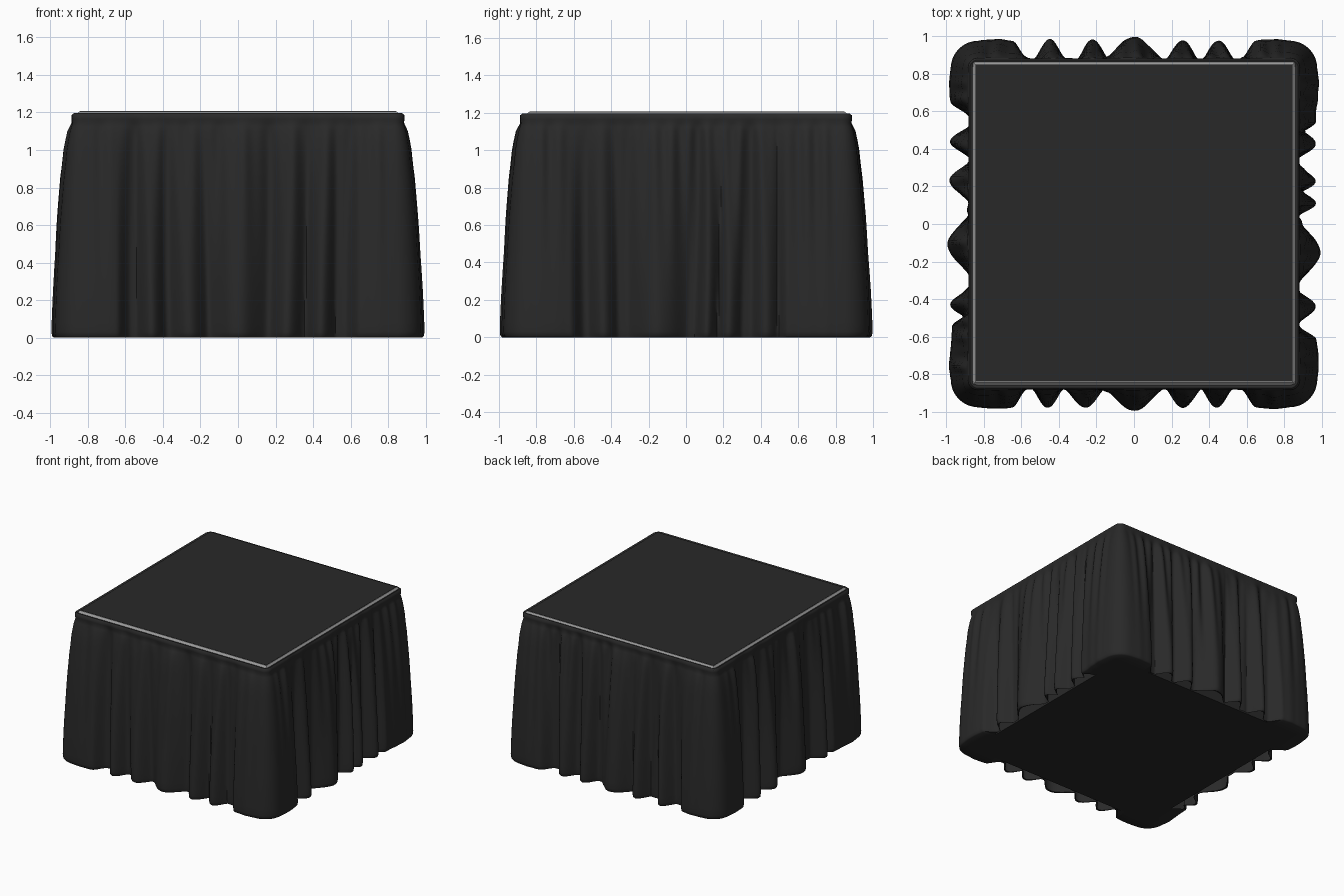
import bpy, bmesh, math, random

if "Cube" in bpy.data.objects:
    bpy.data.objects.remove(bpy.data.objects["Cube"])
random.seed(4)


def material(name, v):
    m = bpy.data.materials.new(name)
    m.diffuse_color = (v, v, v, 1)
    m.use_nodes = True
    m.node_tree.nodes["Principled BSDF"].inputs["Base Color"].default_value = m.diffuse_color
    return m


CLOTH = material("black cloth", 0.022)
TRIM = material("grey trim", 0.32)


def finish(name, bm, mat):
    bmesh.ops.recalc_face_normals(bm, faces=bm.faces)
    me = bpy.data.meshes.new(name)
    bm.to_mesh(me)
    bm.free()
    me.materials.append(mat)
    ob = bpy.data.objects.new(name, me)
    bpy.context.collection.objects.link(ob)
    return ob


def block(name, low, high, z0, z1, mat, shift=0):
    """Square block, half width low at the bottom and high at the top."""
    bm = bmesh.new()
    bmesh.ops.create_cube(bm, size=2)
    for v in bm.verts:
        h = high if v.co.z > 0 else low
        v.co = (v.co.x * h, v.co.y * h + shift, z1 if v.co.z > 0 else z0)
    return finish(name, bm, mat)


# Hem folds per side, counter-clockwise: corner fold limits, then (centre, half width, depth)
SIDES = [
    ((-.60, .60), [(-.46, .08, .95), (-.26, .10, .95), (0, .15, 1.1), (.26, .09, .95), (.44, .08, .95)]),
    ((-.57, .50), [(-.44, .08, .85), (-.15, .16, 1.08), (.11, .065, .85), (.23, .07, .85), (.43, .08, .85)]),
    ((-.60, .60), [(-.45, .08, .95), (-.26, .08, .95), (0, .15, 1.12), (.22, .08, 1.0), (.45, .08, 1.0)]),
    ((-.60, .50), [(-.44, .08, .95), (-.23, .10, 1.0), (.11, .16, 1.08), (.43, .08, .95)]),
]
CORNER = .83      # centre of the rounded corner
BASE = .045       # cloth distance from that centre in the valleys
# height, fold depth, plain offset
ROWS = [(1.192, 0, -.015), (1.196, .0, .0), (1.187, .004, .007), (1.165, .006, .006), (1.145, .009, -.001),
        (1.125, .014, .0), (1.10, .021, .001), (1.05, .030, .002), (1.0, .039, .002), (.93, .045, .003),
        (.85, .054, .004), (.75, .062, .005), (.65, .070, .006), (.55, .077, .006), (.45, .083, .006),
        (.35, .089, .007), (.25, .095, .007), (.16, .099, .007), (.08, .102, .007), (.03, .103, .007),
        (.008, .102, .005), (0, .095, .003)]
WAVES = [[(random.uniform(18, 75), random.uniform(0, 6.28), random.uniform(-.02, .02))
          for _ in range(5)] for _ in range(4)]


def smooth(t):
    t = max(0, min(1, t))
    return t * t * (3 - 2 * t)


def fold(side, s, z):
    """Relative depth of the cloth at position s along a side."""
    (lo, hi), lobes = SIDES[side]
    s = s - .035 * math.sin(side + 5 * s) * z * (1 - abs(s))
    d = max(smooth((lo - s) / .08 + .4), smooth((s - hi) / .08 + .4))
    d *= .93 + .07 * math.cos((abs(s) - .74) * 18)
    for c, w, k in lobes:
        t = abs(s - c) / w
        if t < 1:
            d = max(d, k * (.5 + .5 * math.cos(math.pi * t)) ** .62)
    return d


def ripple(side, s, z):
    """Fine gathers that fade towards the hem and the corners."""
    fade = smooth((1.17 - z) / .08) * (.15 + .85 * smooth((z - .2) / .8)) * smooth((.83 - abs(s)) / .08)
    return .0042 * fade * sum(math.sin(f * (s + q * z) + p) for f, p, q in WAVES[side])


# Pleated skirt
bm = bmesh.new()
N, ARC = 150, 10
rings = []
for z, depth, plain in ROWS:
    ring = []
    for side in range(4):
        a0 = -math.pi / 2 + side * math.pi / 2
        n, t = (math.cos(a0), math.sin(a0)), (-math.sin(a0), math.cos(a0))
        for k in range(N):
            s = -CORNER + 2 * CORNER * k / N
            r = CORNER + BASE + plain + depth * fold(side, s, z) + ripple(side, s, z)
            ring.append(bm.verts.new((n[0] * r + t[0] * s, n[1] * r + t[1] * s, z)))
        cx, cy = CORNER * (n[0] + t[0]), CORNER * (n[1] + t[1])
        for k in range(ARC):
            a = a0 + math.pi / 2 * k / ARC
            r = BASE + plain + depth * .92
            ring.append(bm.verts.new((cx + math.cos(a) * r, cy + math.sin(a) * r, z)))
    rings.append(ring)
# hem tucked under at the corner folds
tuck = []
for v in rings[-1]:
    m = min(abs(v.co.x), abs(v.co.y))
    w = .1 + .9 * smooth((m - .52) / .08)
    p = [c + (max(-.86, min(.86, c)) - c) * w for c in v.co[:2]]
    tuck.append(bm.verts.new((p[0], p[1], .003)))
rings.append(tuck)
for a, b in zip(rings, rings[1:]):
    for k in range(len(a)):
        j = (k + 1) % len(a)
        bm.faces.new((a[k], b[k], b[j], a[j]))
skirt = finish("pleated_skirt", bm, CLOTH)
bpy.context.view_layer.objects.active = skirt
skirt.select_set(True)
bpy.ops.object.shade_smooth_by_angle(angle=math.radians(50))

# Table body, grey sloping edge of the table and the cloth lying on it
block("table_body", .862, .862, .003, 1.185, CLOTH)
block("grey_edge_trim", .868, .846, 1.184, 1.205, TRIM, .005)
block("cloth_top", .843, .843, 1.19, 1.207, CLOTH, .005)
